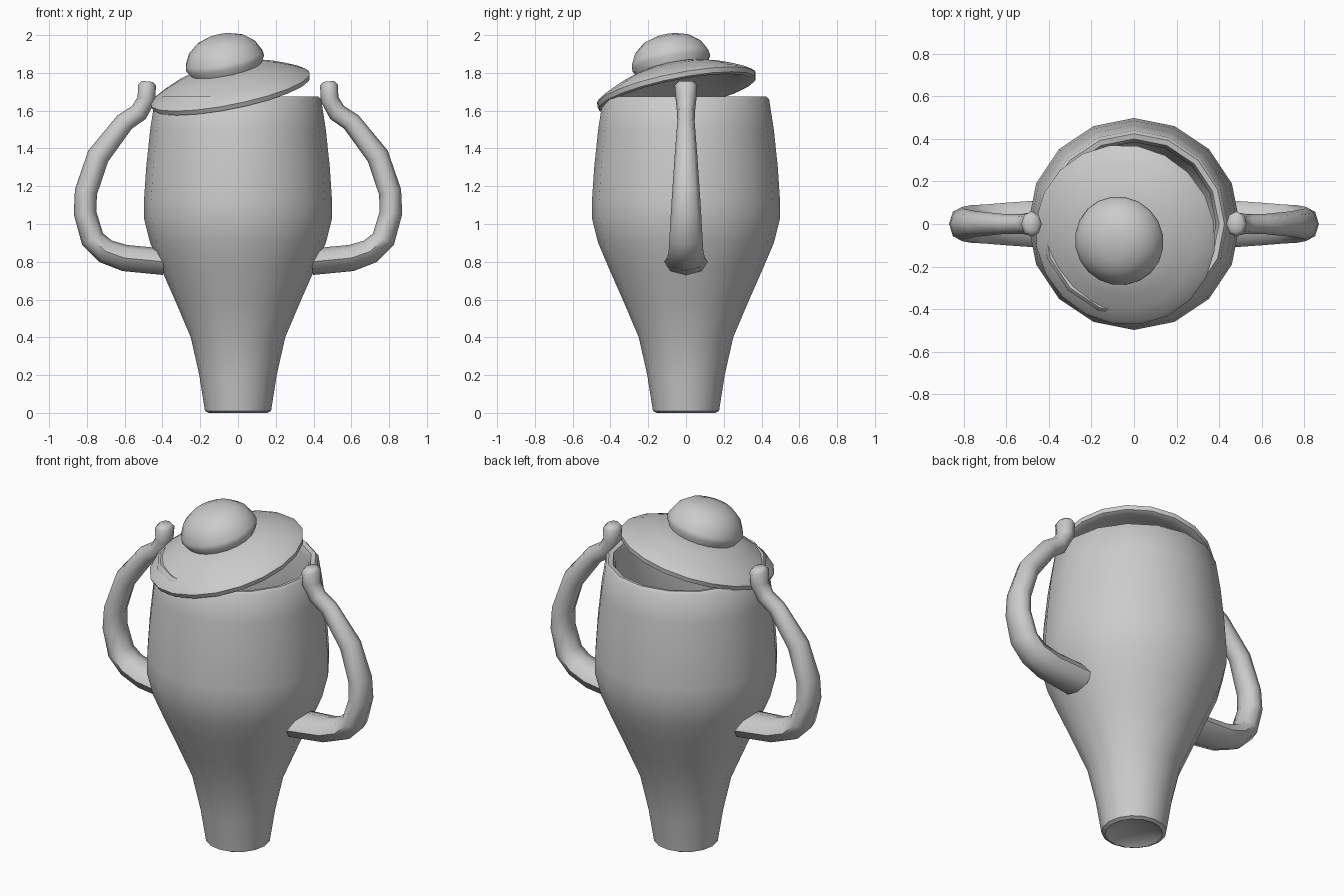
import bpy, bmesh
from math import cos, sin, tau, radians
from mathutils import Vector

old = bpy.data.objects.get("Cube")
if old:
    bpy.data.objects.remove(old, do_unlink=True)

GREY = (0.6, 0.6, 0.6, 1)
mat = bpy.data.materials.new("grey clay")
mat.use_nodes = True
mat.diffuse_color = GREY
bsdf = next(n for n in mat.node_tree.nodes if n.type == 'BSDF_PRINCIPLED')
bsdf.inputs["Base Color"].default_value = GREY


def finish(bm, name, angle):
    bmesh.ops.recalc_face_normals(bm, faces=bm.faces)
    mesh = bpy.data.meshes.new(name)
    bm.to_mesh(mesh)
    bm.free()
    mesh.materials.append(mat)
    ob = bpy.data.objects.new(name, mesh)
    bpy.context.scene.collection.objects.link(ob)
    bpy.ops.object.select_all(action='DESELECT')
    ob.select_set(True)
    bpy.context.view_layer.objects.active = ob
    bpy.ops.object.shade_smooth_by_angle(angle=radians(angle))
    return ob


def bridge(bm, rings):
    for a, b in zip(rings, rings[1:]):
        n = len(a)
        for i in range(n):
            bm.faces.new((a[i], a[(i + 1) % n], b[(i + 1) % n], b[i]))


def lathe(name, profile, sides=16, angle=50):
    """Spin (radius, height) pairs about z; zero radii weld into poles."""
    bm = bmesh.new()
    bridge(bm, [[bm.verts.new((r * cos(tau * i / sides), r * sin(tau * i / sides), z))
                 for i in range(sides)] for r, z in profile])
    bmesh.ops.remove_doubles(bm, verts=bm.verts, dist=0.0001)
    return finish(bm, name, angle)


def handle(name, side):
    """Sweep an oval along (x, z), with in-plane and sideways radii."""
    path = [(0.48, 1.755, 0.03, 0.04), (0.482, 1.735, 0.048, 0.06),
            (0.485, 1.66, 0.048, 0.055), (0.525, 1.59, 0.05, 0.047),
            (0.60, 1.54, 0.052, 0.046), (0.74, 1.36, 0.06, 0.06),
            (0.805, 1.17, 0.06, 0.073), (0.81, 1.06, 0.06, 0.08),
            (0.77, 0.92, 0.063, 0.088), (0.70, 0.855, 0.066, 0.092),
            (0.60, 0.82, 0.07, 0.10), (0.39, 0.80, 0.07, 0.115)]
    pts = [Vector((side * x, 0, z)) for x, z, _, _ in path]
    bm = bmesh.new()
    rings = []
    for k, (_, _, thick, wide) in enumerate(path):
        t = (pts[min(k + 1, len(pts) - 1)] - pts[max(k - 1, 0)]).normalized()
        across = Vector((t.z, 0, -t.x))
        rings.append([bm.verts.new(pts[k] + across * thick * cos(tau * i / 8)
                                   + Vector((0, wide * sin(tau * i / 8), 0)))
                      for i in range(8)])
    bridge(bm, rings)
    bm.faces.new(rings[0])
    bm.faces.new(rings[-1])
    return finish(bm, name, 60)


# Hollow body: recessed foot, outer wall, rim, inner wall and floor
lathe("body", [(0, 0.03), (0.12, 0.02), (0.155, 0), (0.175, 0.01), (0.205, 0.2),
               (0.25, 0.4), (0.335, 0.6), (0.41, 0.77), (0.465, 0.9), (0.498, 1.03),
               (0.498, 1.12), (0.486, 1.3), (0.465, 1.5), (0.44, 1.66), (0.425, 1.675),
               (0.4, 1.67), (0.385, 1.63), (0.43, 1.3), (0.445, 1.08), (0.36, 0.77),
               (0.2, 0.4), (0.15, 0.15), (0, 0.12)])

# Lid and knob share a tilted axis
tilt = Vector((-0.2, -0.2, 1)).to_track_quat('Z', 'Y').to_euler()
lid = lathe("lid", [(0, 0.075), (0.2, 0.065), (0.34, 0.0), (0.40, -0.025), (0.425, -0.02),
                    (0.432, 0.005), (0.415, 0.022), (0.35, 0.055), (0.27, 0.09),
                    (0.19, 0.115), (0, 0.12)], 20)
knob = lathe("lid_knob", [(0, 0.08), (0.185, 0.09), (0.19, 0.115), (0.212, 0.15),
                          (0.208, 0.175), (0.18, 0.23), (0.13, 0.272), (0.07, 0.293),
                          (0, 0.298)], 20)
for ob in (lid, knob):
    ob.location = (-0.04, -0.05, 1.71)
    ob.rotation_euler = tilt

# Pair of handles
handle("left_handle", 1)
handle("right_handle", -1)
